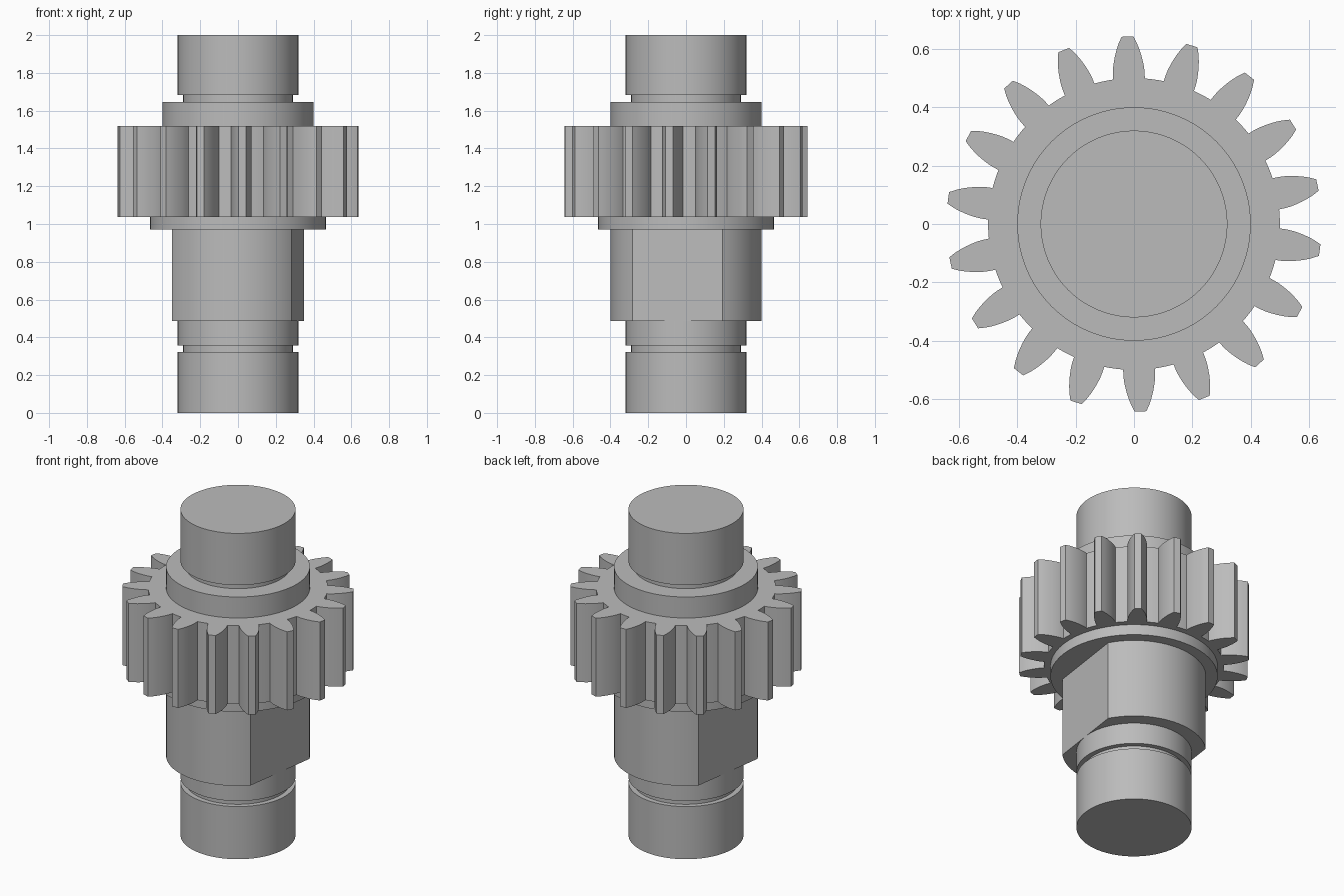
import bpy, bmesh, math

cube = bpy.data.objects.get("Cube")
if cube:
    bpy.data.objects.remove(cube, do_unlink=True)

steel = bpy.data.materials.new("steel grey")
steel.use_nodes = True
GREY = (0.5, 0.5, 0.5, 1)
steel.diffuse_color = GREY
steel.node_tree.nodes["Principled BSDF"].inputs["Base Color"].default_value = GREY

SEG = 128                    # sides of the round parts
TILT = math.radians(-8)      # common direction of the flats and a tooth


def finish(name, bm):
    bmesh.ops.recalc_face_normals(bm, faces=bm.faces)
    mesh = bpy.data.meshes.new(name)
    bm.to_mesh(mesh)
    bm.free()
    mesh.materials.append(steel)
    ob = bpy.data.objects.new(name, mesh)
    bpy.context.collection.objects.link(ob)
    bpy.ops.object.select_all(action='DESELECT')
    ob.select_set(True)
    bpy.context.view_layer.objects.active = ob
    bpy.ops.object.shade_smooth_by_angle(angle=math.radians(30))
    return ob


def polar(r, a):
    return r * math.cos(a), r * math.sin(a)


def circle(r):
    return [polar(r, 2 * math.pi * i / SEG) for i in range(SEG)]


def stack(name, levels):
    """Closed solid through a list of (outline, z) rings."""
    bm = bmesh.new()
    rings = [[bm.verts.new((x, y, z)) for x, y in outline] for outline, z in levels]
    for a, b in zip(rings, rings[1:]):
        for i in range(len(a)):
            j = (i + 1) % len(a)
            bm.faces.new((a[i], a[j], b[j], b[i]))
    bm.faces.new(rings[0][::-1])
    bm.faces.new(rings[-1])
    return finish(name, bm)


def lathe(name, profile):
    return stack(name, [(circle(r), z) for r, z in profile])


# Lower journal with a retaining-ring groove
lathe("lower_journal", [(0.32, 0), (0.32, 0.323), (0.29, 0.323), (0.29, 0.357),
                        (0.32, 0.357), (0.32, 0.487)])

# Hub with two opposite wrench flats
half = math.acos(0.32 / 0.40)
hub = []
for side in (0, math.pi):
    start = TILT + side + half
    sweep = math.pi - 2 * half
    hub += [polar(0.40, start + sweep * i / 40) for i in range(41)]
stack("flatted_hub", [(hub, 0.487), (hub, 0.972)])

# Thrust collar under the gear
lathe("thrust_collar", [(0.465, 0.972), (0.465, 1.036)])

# Spur gear: one tooth flank as (radius, half width), mirrored and repeated
TEETH = 18
flank = [(0.500, 0.0545), (0.520, 0.0545), (0.540, 0.0530), (0.560, 0.0495),
         (0.580, 0.0450), (0.600, 0.0390), (0.620, 0.0315), (0.643, 0.0200)]
pitch = 2 * math.pi / TEETH
tooth = [(r, -math.asin(w / r)) for r, w in flank]
tooth += [(r, -a) for r, a in reversed(tooth)]
base = tooth[-1][1]
tooth += [(0.5, base + (pitch - 2 * base) * i / 4) for i in (1, 2, 3)]   # root land
gear = [polar(r, TILT + k * pitch + a) for k in range(TEETH) for r, a in tooth]
stack("spur_gear", [(gear, 1.036), (gear, 1.518)])

# Shoulder above the gear
lathe("upper_shoulder", [(0.40, 1.518), (0.40, 1.647)])

# Upper journal with its groove against the shoulder
lathe("upper_journal", [(0.29, 1.647), (0.29, 1.682), (0.32, 1.682), (0.32, 2.0)])
